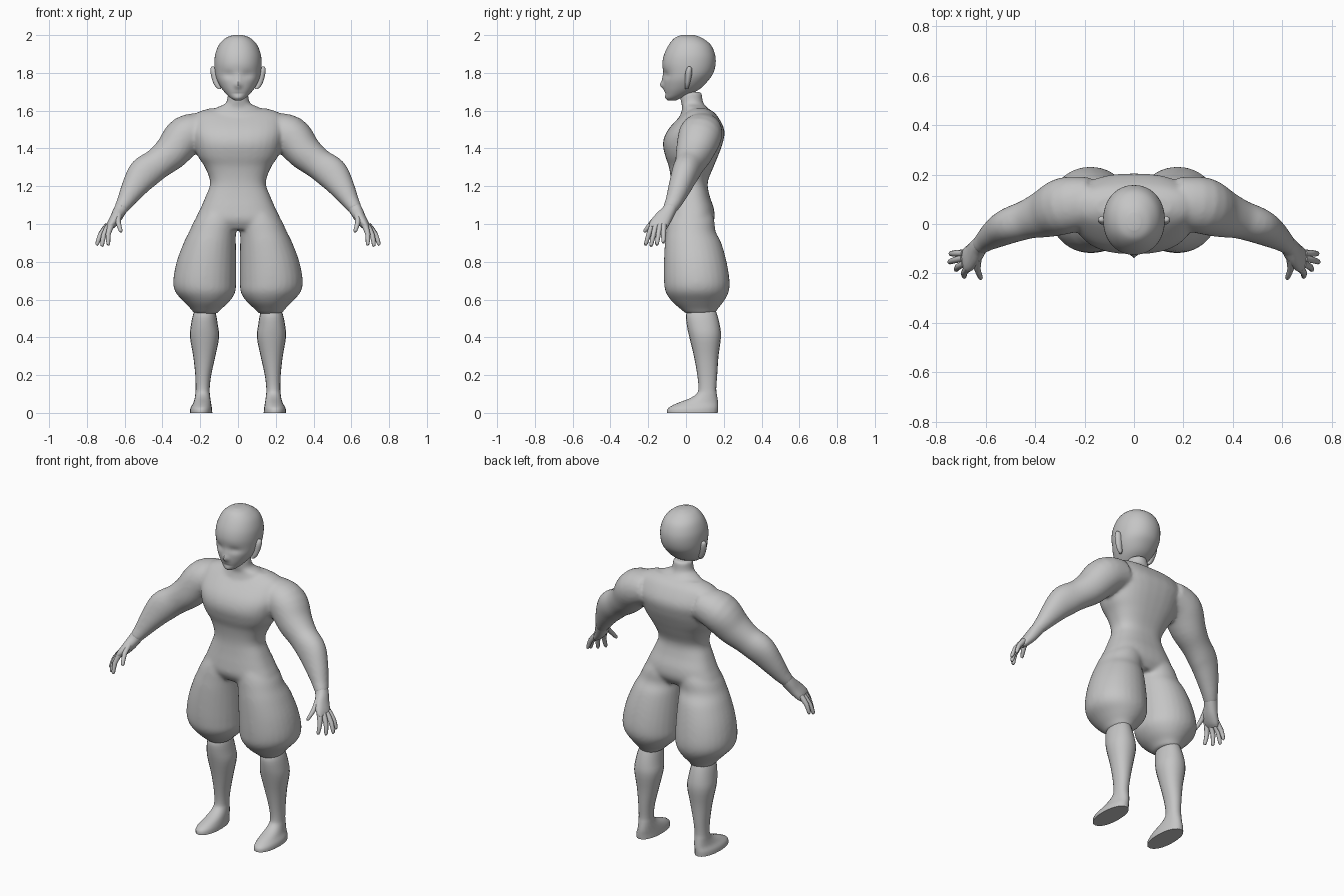
import bpy, bmesh, math
from mathutils import Vector

clay = bpy.data.materials.new("grey_clay")
clay.diffuse_color = (0.56, 0.56, 0.56, 1)


def smooth_keys(keys, steps):
    """Catmull-Rom interpolation of cross-section tuples."""
    out = []
    n = len(keys)
    for i in range(n - 1):
        p = [keys[max(i - 1, 0)], keys[i], keys[i + 1], keys[min(i + 2, n - 1)]]
        for k in range(steps):
            t = k / steps
            out.append([b + 0.5 * t * (c - a + t * (2 * a - 5 * b + 4 * c - d + t * (3 * (b - c) + d - a)))
                        for a, b, c, d in zip(*p)])
    out.append(list(keys[-1]))
    return out


def loft(bm, keys, power=2.0, segs=24, steps=4, side=1, upright=True):
    """Skin rings (x, y, z, radius a, radius b) into a closed tube."""
    rings = smooth_keys(keys, steps)
    loops = []
    for i, (x, y, z, ra, rb) in enumerate(rings):
        c = Vector((x, y, z))
        if upright:
            a, b = Vector((1, 0, 0)), Vector((0, 1, 0))
        else:
            t = Vector(rings[min(i + 1, len(rings) - 1)][:3]) - Vector(rings[max(i - 1, 0)][:3])
            t.normalize()
            b = (Vector((0, 1, 0)) - t * t.y).normalized()
            a = b.cross(t)
        loop = []
        for k in range(segs):
            u = 2 * math.pi * k / segs
            cu, su = math.cos(u), math.sin(u)
            co = c + a * ra * math.copysign(abs(cu) ** (2 / power), cu) \
                   + b * rb * math.copysign(abs(su) ** (2 / power), su)
            loop.append(bm.verts.new((co.x * side, co.y, co.z)))
        loops.append(loop)
    for l0, l1 in zip(loops, loops[1:]):
        for k in range(segs):
            bm.faces.new((l0[k], l0[(k + 1) % segs], l1[(k + 1) % segs], l1[k]))
    bm.faces.new(loops[0][::-1])
    bm.faces.new(loops[-1])


def box_keys(rows):
    """Rows (z, x0, x1, y0, y1) to ring tuples."""
    return [((x0 + x1) / 2, (y0 + y1) / 2, z, (x1 - x0) / 2, (y1 - y0) / 2) for z, x0, x1, y0, y1 in rows]


def finish(name, bm, angle=50):
    bmesh.ops.recalc_face_normals(bm, faces=bm.faces)
    me = bpy.data.meshes.new(name)
    bm.to_mesh(me)
    bm.free()
    me.materials.append(clay)
    ob = bpy.data.objects.new(name, me)
    bpy.context.collection.objects.link(ob)
    bpy.ops.object.select_all(action='DESELECT')
    ob.select_set(True)
    bpy.context.view_layer.objects.active = ob
    bpy.ops.object.shade_smooth_by_angle(angle=math.radians(angle))
    return ob


# Body: torso, neck, arms and baggy trousers fused into one skin
torso = [(1.612, -.15, .15, .025, .115), (1.58, -.23, .23, -.02, .16), (1.5, -.25, .25, -.095, .203),
         (1.43, -.235, .235, -.122, .195), (1.36, -.213, .213, -.11, .17), (1.3, -.175, .175, -.09, .145),
         (1.22, -.147, .147, -.08, .115), (1.15, -.17, .17, -.085, .125), (1.08, -.2, .2, -.095, .148),
         (1.02, -.225, .225, -.098, .15), (.97, -.2, .2, -.07, .12)]
neck = [(1.7, -.054, .054, -.03, .085), (1.66, -.057, .057, -.03, .088), (1.635, -.07, .07, -.025, .095),
        (1.612, -.12, .12, -.02, .115), (1.55, -.17, .17, -.04, .16)]
trouser = [(1.08, .02, .18, -.08, .13), (1.02, .0, .23, -.097, .15), (.96, .01, .258, -.105, .157),
           (.9, .011, .288, -.112, .187), (.8, .01, .325, -.117, .215), (.7, .01, .343, -.117, .231),
           (.64, .014, .332, -.108, .226), (.59, .045, .288, -.075, .2), (.55, .088, .25, -.03, .168),
           (.525, .11, .232, .0, .155)]
arm = [(.17, .09, 1.5, .09, .1), (.275, .075, 1.468, .107, .115), (.35, .045, 1.382, .095, .1),
       (.425, .02, 1.32, .083, .08), (.497, -.005, 1.267, .087, .072), (.553, -.035, 1.19, .067, .06),
       (.597, -.065, 1.118, .046, .046), (.625, -.09, 1.075, .035, .037)]
bm = bmesh.new()
loft(bm, box_keys(torso), 2.5, 32)
loft(bm, box_keys(neck))
for s in (1, -1):
    loft(bm, box_keys(trouser), 2.08, 28, side=s)
    loft(bm, arm, 2.1, side=s, upright=False)
body = finish("body", bm)
mod = body.modifiers.new("fuse", 'REMESH')
mod.mode = 'VOXEL'
mod.voxel_size = 0.009
mod.use_smooth_shade = True
mod = body.modifiers.new("soften", 'SMOOTH')
mod.factor = 0.5
mod.iterations = 12

# Head with sculpted brow, eye sockets, nose, lips and chin
head = [(2.0, -.025, .025, -.025, .045), (1.985, -.065, .065, -.06, .085), (1.95, -.1, .1, -.09, .13),
        (1.9, -.12, .12, -.115, .153), (1.85, -.125, .125, -.125, .157), (1.8, -.121, .121, -.12, .145),
        (1.76, -.11, .11, -.12, .118), (1.72, -.088, .088, -.117, .08), (1.69, -.064, .064, -.111, .03),
        (1.668, -.04, .04, -.106, -.02), (1.655, -.018, .018, -.097, -.05)]
bm = bmesh.new()
loft(bm, box_keys(head), 2.1, 48, 5)
# bumps: x, z, spread x, spread z, push along y
bumps = [(.05, 1.79, .03, .02, .009), (0, 1.735, .016, .018, -.017), (0, 1.765, .013, .03, -.006),
         (0, 1.69, .025, .005, .003), (0, 1.668, .02, .01, -.004)]
for v in bm.verts:
    if v.co.y < 0:
        x, z = abs(v.co.x), v.co.z
        v.co.y += sum(p * math.exp(-((x - bx) / sx) ** 2 - ((z - bz) / sz) ** 2) for bx, bz, sx, sz, p in bumps)
finish("head", bm)

# Ears flaring sideways from the head
ear = [(.098, .003, 1.715, .008, .008), (.108, .006, 1.735, .017, .012), (.117, .011, 1.77, .022, .016),
       (.124, .015, 1.805, .022, .018), (.129, .018, 1.825, .016, .013), (.133, .018, 1.833, .006, .006)]
bm = bmesh.new()
for s in (1, -1):
    loft(bm, ear, 2, 12, 3, s)
finish("ears", bm)

# Hands: palm plus five tapered fingers (base point, tip point)
palm = [(.603, -.07, 1.11, .036, .036), (.628, -.092, 1.067, .034, .037), (.648, -.12, 1.03, .03, .046),
        (.673, -.145, .995, .023, .05), (.688, -.155, .975, .013, .044)]
fingers = [((.632, -.14, 1.05), (.62, -.222, .958)), ((.67, -.178, .997), (.688, -.215, .888)),
           ((.684, -.16, .99), (.722, -.186, .882)), ((.69, -.138, .99), (.75, -.155, .888)),
           ((.688, -.118, .994), (.745, -.12, .9))]
bm = bmesh.new()
for s in (1, -1):
    loft(bm, palm, 2.3, 16, 3, s, False)
    for base, tip in fingers:
        b, t = Vector(base), Vector(tip)
        bend = Vector((.008, 0, .004))
        keys = [(*b, .017, .015), (*(b.lerp(t, .5) + bend), .0135, .013),
                (*b.lerp(t, .92), .01, .01), (*t, .005, .005)]
        loft(bm, keys, 2, 8, 2, s, False)
finish("hands", bm)

# Lower legs running down into bare feet
leg = [(.56, .13, .22, .02, .15), (.52, .116, .238, 0, .165), (.46, .106, .25, .005, .18),
       (.4, .1, .254, .018, .185), (.3, .12, .237, .042, .172), (.2, .142, .226, .06, .165),
       (.13, .15, .224, .066, .16), (.1, .149, .226, .055, .163), (.075, .146, .23, .015, .167),
       (.05, .142, .238, -.05, .17), (.025, .138, .252, -.095, .17), (0, .136, .255, -.1, .168)]
bm = bmesh.new()
for s in (1, -1):
    loft(bm, box_keys(leg), 2.15, 20, 3, s)
finish("lower_legs", bm)
